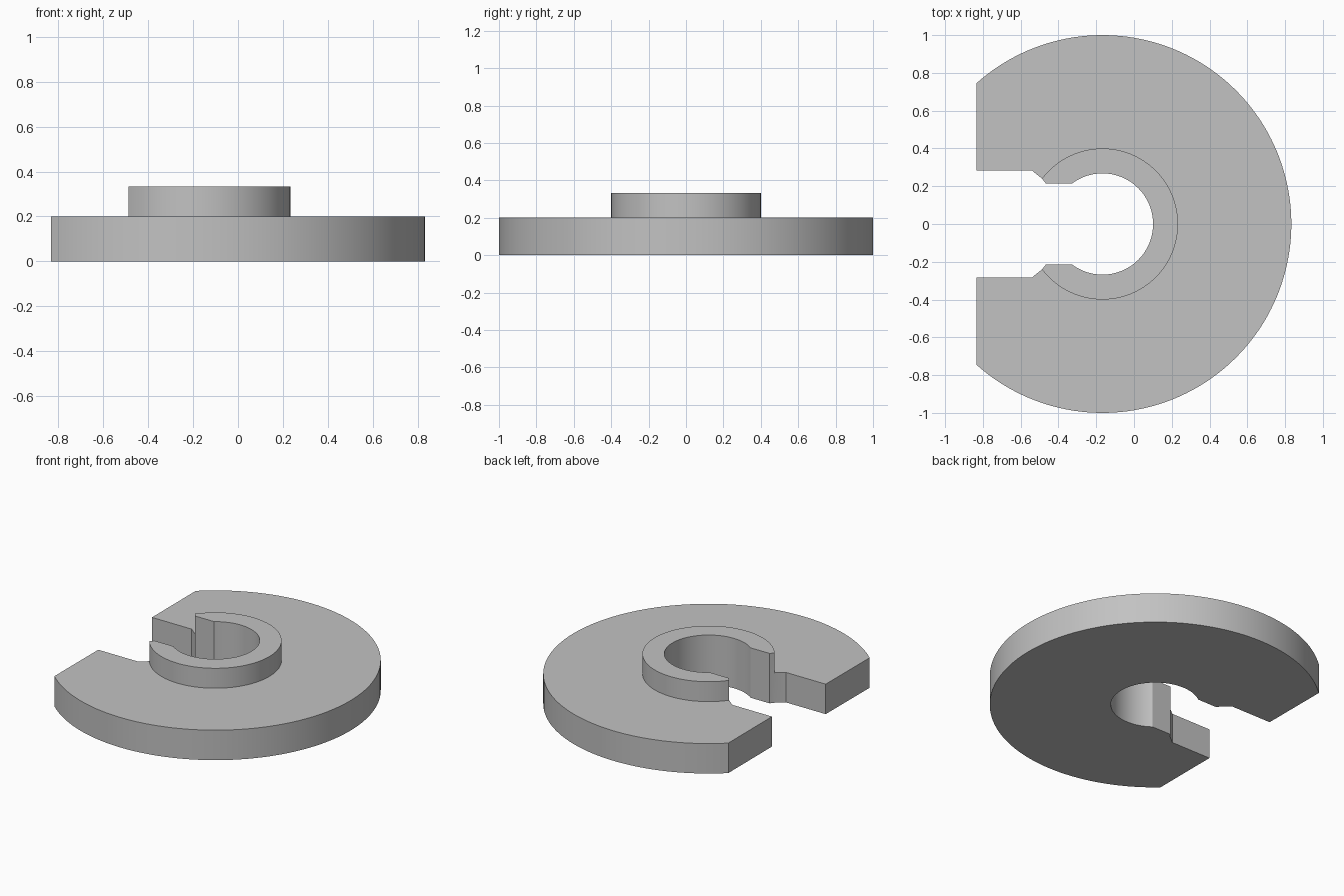
import bpy, bmesh, math

cube = bpy.data.objects.get("Cube")
if cube:
    bpy.data.objects.remove(cube, do_unlink=True)

CENTRE_X = -0.167
PLATE_TOP, COLLAR_TOP = 0.2, 0.333


def arc(radius, half_height, steps):
    """Arc from upper left, round the +x side, to lower left."""
    start = math.pi - math.asin(half_height / radius)
    angles = [start * (1 - 2 * i / steps) for i in range(steps + 1)]
    return [(CENTRE_X + radius * math.cos(a), radius * math.sin(a)) for a in angles]


def mirrored(points):
    return [(x, -y) for x, y in reversed(points)]


# Outline pieces, all running clockwise from the upper slot edge
rim = arc(1.0, 0.745, 128)
collar = arc(0.4, 0.24, 96)
bore = arc(0.268, 0.215, 80)
slot = [(-0.54, 0.283), (-0.833, 0.283)]
throat = [collar[0], (-0.467, 0.215)]

plate_edge = [collar[0]] + slot + rim + mirrored(slot) + [collar[-1]]
inner_edge = throat + bore + mirrored(throat)

bm = bmesh.new()


def cap(points, z):
    bm.faces.new([bm.verts.new((x, y, z)) for x, y in points])


def wall(points, z0, z1):
    low = [bm.verts.new((x, y, z0)) for x, y in points]
    high = [bm.verts.new((x, y, z1)) for x, y in points]
    for i in range(len(points) - 1):
        bm.faces.new((low[i], low[i + 1], high[i + 1], high[i]))


plate_outline = plate_edge + collar[-2:0:-1]
collar_outline = collar + inner_edge[-2:0:-1]

# Underside, plate top and collar top
cap(plate_outline, 0)
cap(collar_outline, 0)
cap(plate_outline, PLATE_TOP)
cap(collar_outline, COLLAR_TOP)

# Rim, slot, bore and collar walls
wall(plate_edge, 0, PLATE_TOP)
wall(inner_edge, 0, PLATE_TOP)
wall(inner_edge, PLATE_TOP, COLLAR_TOP)
wall(collar, PLATE_TOP, COLLAR_TOP)

bmesh.ops.remove_doubles(bm, verts=bm.verts, dist=0.0001)
bmesh.ops.recalc_face_normals(bm, faces=bm.faces)

mesh = bpy.data.meshes.new("slotted_collar_plate")
bm.to_mesh(mesh)
bm.free()
plate = bpy.data.objects.new("slotted_collar_plate", mesh)
bpy.context.collection.objects.link(plate)

# Plain grey finish
grey = bpy.data.materials.new("plain_grey")
grey.use_nodes = True
colour = (0.54, 0.54, 0.54, 1)
grey.diffuse_color = colour
grey.node_tree.nodes["Principled BSDF"].inputs["Base Color"].default_value = colour
mesh.materials.append(grey)

bpy.ops.object.select_all(action="DESELECT")
plate.select_set(True)
bpy.context.view_layer.objects.active = plate
bpy.ops.object.shade_smooth_by_angle(angle=math.radians(20))
